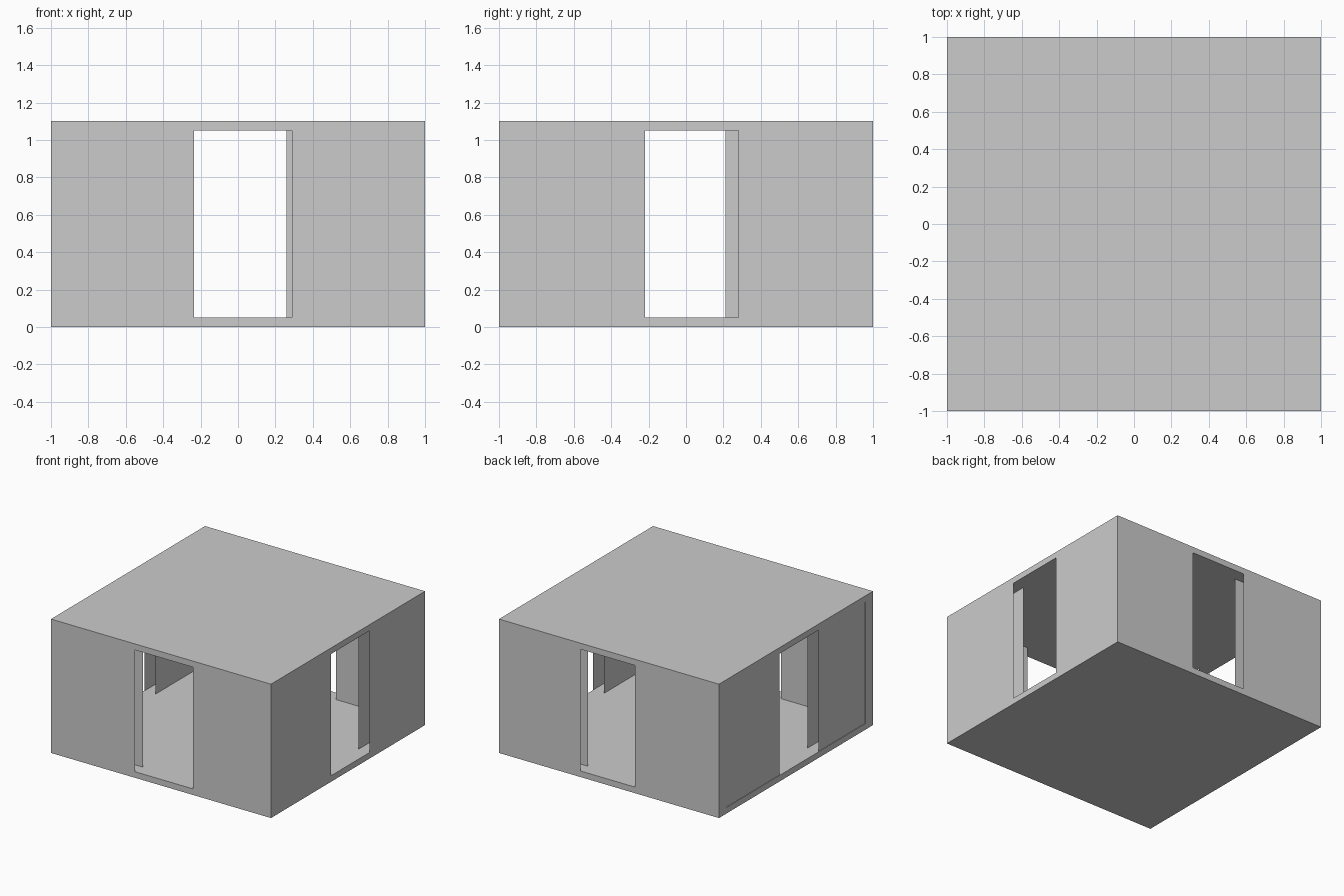
import bpy, bmesh
from mathutils import Vector

if "Cube" in bpy.data.objects:
    bpy.data.objects.remove(bpy.data.objects["Cube"])

SLAB, TOP, T = 0.05, 1.10, 0.10   # slab thickness, total height, wall thickness


def add_box(bm, lo, hi, open_side=None):
    """Box between two corners; the face pointing along open_side is left out."""
    lo, hi = Vector(lo), Vector(hi)
    verts = bmesh.ops.create_cube(bm, size=1)["verts"]
    faces = {f for v in verts for f in v.link_faces}
    gone = [f for f in faces if open_side and f.normal.dot(Vector(open_side)) > 0.9]
    for v in verts:
        v.co = (lo + hi) / 2 + v.co * (hi - lo)
    bmesh.ops.delete(bm, geom=gone, context='FACES_ONLY')


def finish(name, bm):
    mesh = bpy.data.meshes.new(name)
    bm.to_mesh(mesh)
    bm.free()
    bpy.context.collection.objects.link(bpy.data.objects.new(name, mesh))


def slab(name, z0, z1):
    bm = bmesh.new()
    add_box(bm, (-1, -1, z0), (1, 1, z1))
    finish(name, bm)


def wall(name, axis, depth, half, gap):
    """Two hollow-ended panels along an axis, with a full-height opening between."""
    bm = bmesh.new()
    for a, b, s in ((-half, gap[0], 1), (gap[1], half, -1)):
        lo, hi, side = [0, 0, SLAB], [0, 0, TOP - SLAB], [0, 0, 0]
        lo[axis], hi[axis], side[axis] = a, b, s
        lo[1 - axis], hi[1 - axis] = depth, depth + T
        bm.normal_update()
        add_box(bm, lo, hi, side)
    finish(name, bm)


# floor and roof
slab("floor", 0, SLAB)
slab("roof", TOP - SLAB, TOP)

# front and back walls run full width, side walls fit between them
wall("front_wall", 0, -1, 1, (-0.235, 0.29))
wall("back_wall", 0, 1 - T, 1, (-0.237, 0.26))
wall("right_wall", 1, 1 - T, 1 - T, (-0.22, 0.28))
wall("left_wall", 1, -0.995, 1 - T, (-0.30, 0.21))
